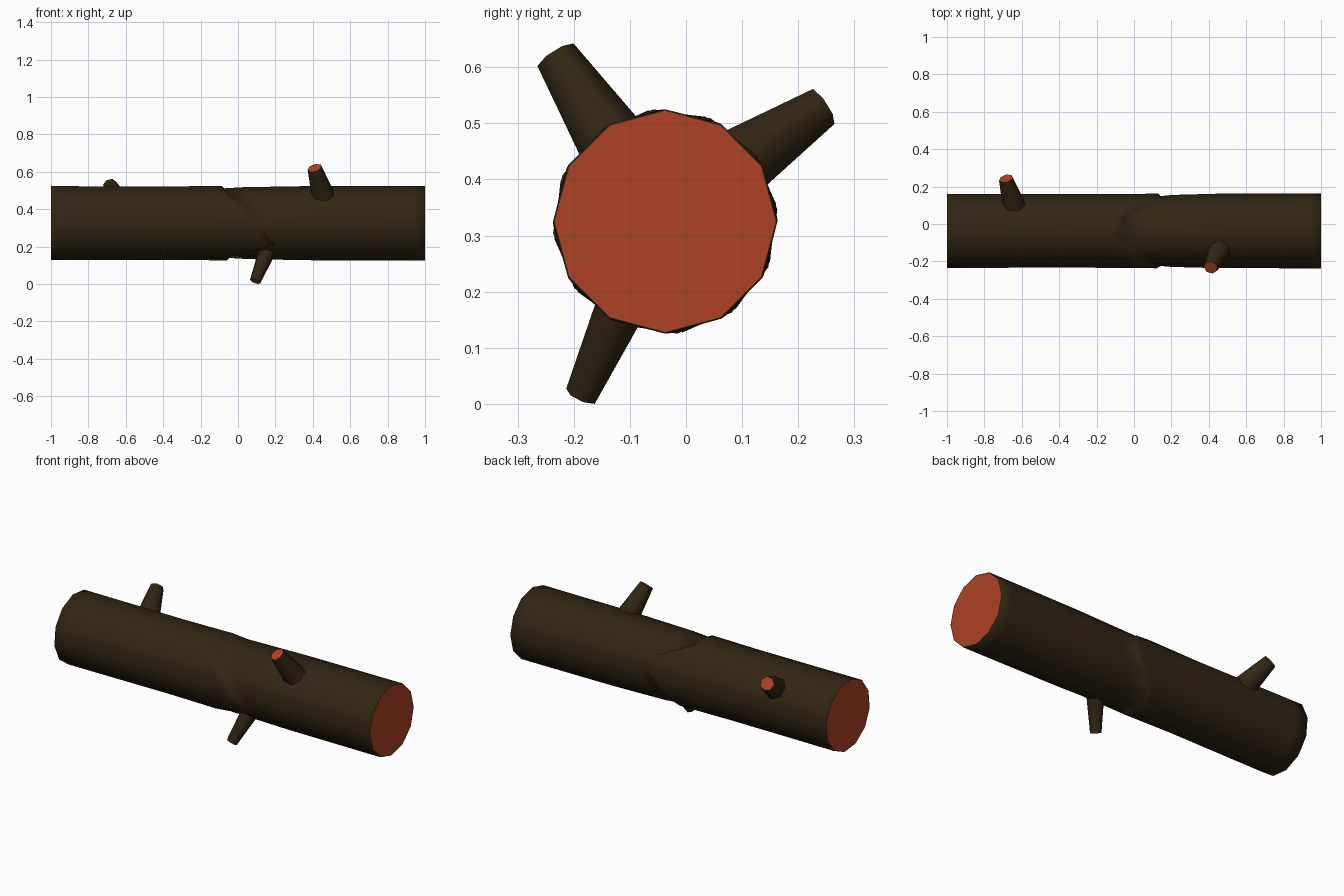
import bpy, bmesh, math
from mathutils import Vector

if "Cube" in bpy.data.objects:
    bpy.data.objects.remove(bpy.data.objects["Cube"], do_unlink=True)


def material(name, rgb):
    m = bpy.data.materials.new(name)
    m.use_nodes = True
    m.diffuse_color = (*rgb, 1)
    bsdf = m.node_tree.nodes["Principled BSDF"]
    bsdf.inputs["Base Color"].default_value = (*rgb, 1)
    bsdf.inputs["Roughness"].default_value = 0.9
    return m


BARK = material("dark bark", (0.031, 0.019, 0.006))
WOOD = material("cut wood", (0.42, 0.054, 0.017))


def loft(name, rings):
    """Smooth bark skin through the rings, closed by flat cut-wood caps."""
    bm = bmesh.new()
    loops = [[bm.verts.new(p) for p in ring] for ring in rings]
    n = len(loops[0])
    for a, b in zip(loops, loops[1:]):
        for i in range(n):
            j = (i + 1) % n
            bm.faces.new((a[i], a[j], b[j], b[i])).smooth = True
    for loop in (loops[0], loops[-1]):
        cap = bm.faces.new(loop)
        cap.material_index = 1
        for e in cap.edges:
            e.smooth = False
    bmesh.ops.recalc_face_normals(bm, faces=bm.faces[:])
    me = bpy.data.meshes.new(name)
    bm.to_mesh(me)
    bm.free()
    me.materials.append(BARK)
    me.materials.append(WOOD)
    ob = bpy.data.objects.new(name, me)
    bpy.context.collection.objects.link(ob)
    return ob


# Trunk: twelve-sided log along x with a jagged bark step around the middle
SIDES, R, CY, CZ = 12, 0.2, -0.037, 0.325
SEAM = [0.13, 0.09, -0.07, -0.09, -0.06, 0.04, 0.12, 0.19, -0.06, -0.06, -0.02, 0.06]


def trunk_ring(x, r, twist=0.0, follow=0.0):
    ring = []
    for k in range(SIDES):
        a = math.radians(360 / SIDES * k + twist)
        ring.append((x + follow * SEAM[k], CY + r * math.cos(a), CZ + r * math.sin(a)))
    return ring


loft("log_trunk", [
    trunk_ring(-1.0, R - 0.003, 9),       # thin rolled rim
    trunk_ring(-0.9995, R, 9),
    trunk_ring(-0.93, R, 9),
    trunk_ring(-0.35, R - 0.002, 8, 0.2),
    trunk_ring(-0.04, R, 6, 1),           # overlapping bark lip
    trunk_ring(0.0, R + 0.001, 6, 1),
    trunk_ring(0.012, R - 0.013, 6, 1),   # step down under the lip
    trunk_ring(0.10, R - 0.007, 5, 0.8),
    trunk_ring(0.42, R - 0.001, 3, 0.1),
    trunk_ring(0.93, R, 1),
    trunk_ring(0.9995, R, 0),
    trunk_ring(1.0, R - 0.003, 0),
])


# Branch stubs: tapered and cut off square
def branch(name, base, tip, r_base, r_tip, sides=7):
    base, tip = Vector(base), Vector(tip)
    axis = tip - base
    turn = axis.to_track_quat('Z', 'Y')
    rings = []
    for t in (-0.5, 0.0, 1.0):
        r = r_base + (r_tip - r_base) * t
        rings.append([base + axis * t + turn @ Vector((
            r * math.cos(math.tau * k / sides), r * math.sin(math.tau * k / sides), 0))
            for k in range(sides)])
    loft(name, rings)


branch("front_upper_branch", (0.455, -0.140, 0.478), (0.41, -0.232, 0.620), 0.062, 0.039)
branch("back_upper_branch", (-0.645, 0.115, 0.445), (-0.685, 0.243, 0.530), 0.061, 0.038)
branch("front_lower_branch", (0.145, -0.125, 0.150), (0.092, -0.186, 0.015), 0.044, 0.030)
